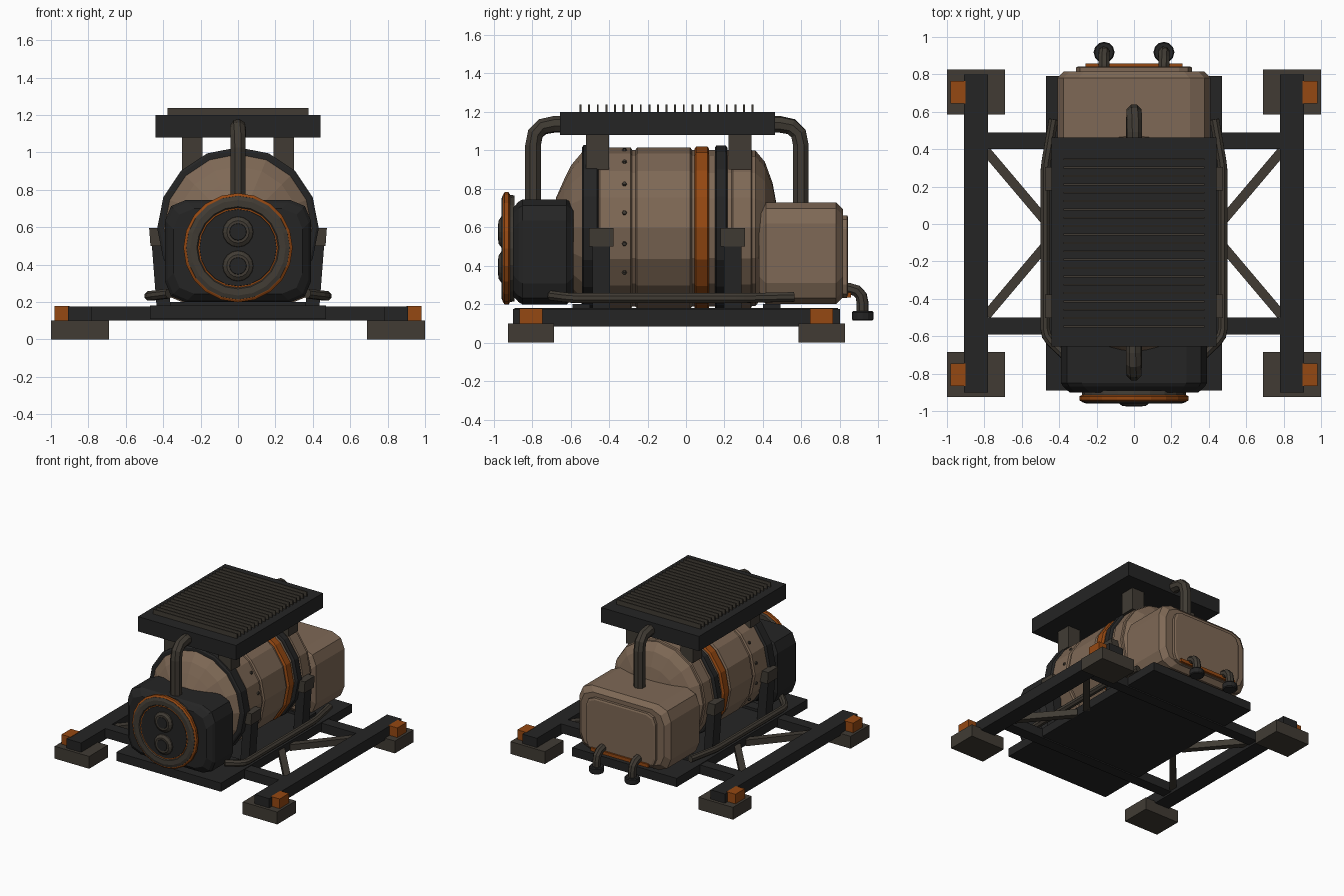
import bpy, bmesh, math
from mathutils import Vector

old = bpy.data.objects.get("Cube")
if old:
    bpy.data.objects.remove(old)


def material(name, rgb):
    m = bpy.data.materials.new(name)
    m.use_nodes = True
    m.diffuse_color = (*rgb, 1)
    m.node_tree.nodes["Principled BSDF"].inputs["Base Color"].default_value = (*rgb, 1)
    return m


DARK = material("charcoal", (0.018, 0.018, 0.018))
GREY = material("warm_grey", (0.052, 0.044, 0.034))
TAN = material("tan_shell", (0.21, 0.14, 0.092))
ORANGE = material("burnt_orange", (0.30, 0.065, 0.006))


def finish(name, bm, mat):
    bmesh.ops.recalc_face_normals(bm, faces=bm.faces)
    me = bpy.data.meshes.new(name)
    bm.to_mesh(me)
    bm.free()
    me.materials.append(mat)
    ob = bpy.data.objects.new(name, me)
    bpy.context.collection.objects.link(ob)
    return ob


def box(name, mat, x, y, z):
    """Box from three (low, high) ranges."""
    bm = bmesh.new()
    bmesh.ops.create_cube(bm, size=1)
    for v in bm.verts:
        v.co = [a + (b - a) * (c + 0.5) for (a, b), c in zip((x, y, z), v.co)]
    return finish(name, bm, mat)


def skin(name, mat, rings):
    """Join equal rings of points and cap both ends."""
    bm = bmesh.new()
    loops = [[bm.verts.new(p) for p in ring] for ring in rings]
    for a, b in zip(loops, loops[1:]):
        for i in range(len(a)):
            j = (i + 1) % len(a)
            bm.faces.new((a[i], a[j], b[j], b[i]))
    bm.faces.new(loops[0])
    bm.faces.new(loops[-1])
    return finish(name, bm, mat)


def lathe(name, mat, profile, z, n=16, x=0):
    """Turn (y, radius) pairs around an axis along y."""
    turn = [2 * math.pi * i / n for i in range(n)]
    return skin(name, mat, [[(x + r * math.cos(t), y, z + r * math.sin(t)) for t in turn]
                            for y, r in profile])


def shell(name, mat, sections, half_w, z, half_h, radius, steps=2):
    """Rounded rectangle lofted along y through (y, inset) sections."""
    rings = []
    for y, inset in sections:
        w, h, ring = half_w - inset, half_h - inset, []
        for q, (sx, sz) in enumerate([(1, 1), (-1, 1), (-1, -1), (1, -1)]):
            for k in range(steps + 1):
                t = math.pi / 2 * (q + k / steps)
                ring.append((sx * (w - radius) + radius * math.cos(t), y,
                             z + sz * (h - radius) + radius * math.sin(t)))
        rings.append(ring)
    return skin(name, mat, rings)


def tube(name, mat, points, radius, bend=0.0, steps=3):
    """Eight-sided pipe along a path with rounded corners."""
    pts = [Vector(p) for p in points]
    path = [pts[0]]
    for a, b, c in zip(pts, pts[1:], pts[2:]):
        p, q = b + (a - b).normalized() * bend, b + (c - b).normalized() * bend
        for k in range(steps + 1):
            t = k / steps
            path.append(p * (1 - t) ** 2 + b * 2 * t * (1 - t) + q * t * t)
    path.append(pts[-1])
    rings, side = [], None
    for i, p in enumerate(path):
        d = (path[min(i + 1, len(path) - 1)] - path[max(i - 1, 0)]).normalized()
        side = side or d.orthogonal().normalized()
        side = (side - d * side.dot(d)).normalized()
        up = d.cross(side)
        rings.append([p + radius * (side * math.cos(t) + up * math.sin(t))
                      for t in [math.pi * (k + 0.5) / 4 for k in range(8)]])
    return skin(name, mat, rings)


def span(s, a, b):
    return tuple(sorted((s * a, s * b)))


# Base frame
box("deck", DARK, (-0.47, 0.47), (-0.89, 0.79), (0.11, 0.18))
for label, y in (("front", -0.545), ("rear", 0.445)):
    box(label + "_cross_beam", DARK, (-0.8, 0.8), (y - 0.045, y + 0.045), (0.1, 0.175))
    box(label + "_saddle", DARK, (-0.36, 0.36), (y - 0.045, y + 0.045), (0.17, 0.2))

for s, hand in ((1, "left"), (-1, "right")):
    box(hand + "_rail", DARK, span(s, 0.78, 0.91), (-0.9, 0.8), (0.085, 0.175))
    for end, y in (("front", -0.805), ("rear", 0.705)):
        box(f"{hand}_{end}_foot", GREY, span(s, 0.69, 1.0), (y - 0.12, y + 0.12), (0, 0.1))
        box(f"{hand}_{end}_foot_lock", ORANGE, span(s, 0.9, 0.98),
            (y - 0.06, y + 0.06), (0.1, 0.178))
    # Diagonal braces
    for end, y0, y1 in (("rear", 0.39, 0.0), ("front", -0.49, -0.1)):
        d = Vector((-0.31, y1 - y0, 0)).normalized().cross((0, 0, 0.025))
        rings = [[(s * (x + k * d.x), y + k * d.y, z)
                  for k, z in ((-1, 0.11), (1, 0.11), (1, 0.16), (-1, 0.16))]
                 for x, y in ((0.79, y0), (0.46, y1))]
        skin(f"{hand}_{end}_brace", GREY, rings)
    # Side clamps
    for end, y in (("front", -0.44), ("rear", 0.243)):
        skin(f"{hand}_{end}_clamp_arm", DARK,
             [[(s * x, y + k, z) for x, z in ((0.36, 0.17), (0.435, 0.17), (0.465, 0.56), (0.39, 0.56))]
              for k in (-0.045, 0.045)])
        skin(f"{hand}_{end}_clamp_block", GREY,
             [[(s * x, y + k, z) for x, z in ((0.4, 0.5), (0.468, 0.5), (0.475, 0.595), (0.4, 0.595))]
              for k in (-0.063, 0.063)])
    # Side pipe
    tube(hand + "_side_pipe", GREY, [(s * 0.37, -0.7, 0.245), (s * 0.475, -0.6, 0.232),
                                     (s * 0.475, 0.3, 0.232), (s * 0.43, 0.56, 0.238)], 0.027, 0.04, 2)
    # Roof supports
    for end, y in (("front", -0.46), ("rear", 0.28)):
        box(f"{hand}_{end}_roof_support", GREY, span(s, 0.19, 0.3), (y - 0.06, y + 0.06), (0.9, 1.09))
    # Rear drain spouts
    tube(hand + "_drain_pipe", GREY, [(s * 0.16, 0.8, 0.285), (s * 0.16, 0.918, 0.275),
                                      (s * 0.16, 0.918, 0.15)], 0.032, 0.07)
    cap = lathe(hand + "_drain_cap", DARK, [(-0.025, 0.05), (-0.018, 0.056), (0.018, 0.056), (0.025, 0.05)], 0, 12)
    cap.rotation_euler.x = math.pi / 2
    cap.location = (s * 0.16, 0.918, 0.14)

# Tank body with raised panels and domed ends
AXIS = 0.595
lathe("tank_core", TAN, [(-0.685, 0.1), (-0.675, 0.16), (-0.635, 0.25), (-0.595, 0.33), (-0.54, 0.395),
                         (-0.45, 0.408), (0.36, 0.405), (0.41, 0.345), (0.45, 0.235), (0.475, 0.1)], AXIS)
for name, mat, a, b, r in (("front_tank_band", DARK, -0.54, -0.455, 0.432),
                           ("front_tank_panel", TAN, -0.455, -0.28, 0.42),
                           ("middle_tank_panel", TAN, -0.262, 0.03, 0.42),
                           ("orange_tank_band", ORANGE, 0.045, 0.12, 0.425),
                           ("rear_tank_band", DARK, 0.15, 0.215, 0.43),
                           ("rear_tank_panel", TAN, 0.235, 0.345, 0.414)):
    lathe(name, mat, [(a, r - 0.012), (a + 0.008, r), (b - 0.008, r), (b, r - 0.012)], AXIS)

# Panel bolts around the tank
for i in range(16):
    t = 2 * math.pi * (i + 0.5) / 16
    if math.sin(t) > -0.8:
        bolt = lathe("tank_bolt", GREY, [(-0.006, 0.013), (0.006, 0.01)], 0, 6)
        out = Vector((math.cos(t), 0, math.sin(t)))
        bolt.rotation_euler = out.to_track_quat("Y", "Z").to_euler()
        bolt.location = Vector((0, -0.32, AXIS)) + out * 0.417

# Front housing with round intake
shell("front_housing", DARK, [(-0.9, 0.045), (-0.87, 0.012), (-0.85, 0), (-0.62, 0), (-0.585, 0.03)],
      0.39, 0.472, 0.273, 0.11)
Z = 0.49
lathe("intake_base", GREY, [(-0.89, 0.275), (-0.925, 0.28)], Z, 20)
lathe("intake_trim", ORANGE, [(-0.915, 0.28), (-0.922, 0.292), (-0.942, 0.292), (-0.95, 0.28)], Z, 20)
lathe("intake_ring", GREY, [(-0.94, 0.28), (-0.952, 0.277), (-0.96, 0.255), (-0.958, 0.22), (-0.945, 0.21)], Z, 20)
lathe("intake_plate", DARK, [(-0.94, 0.212), (-0.952, 0.205)], Z, 20)
for name, z in (("upper", 0.575), ("lower", 0.393)):
    lathe(name + "_port", GREY, [(-0.94, 0.085), (-0.96, 0.08), (-0.974, 0.06), (-0.974, 0.05)], z, 16)
    lathe(name + "_port_hole", DARK, [(-0.97, 0.048), (-0.977, 0.044)], z, 16)

# Rear housing with access panel
shell("rear_housing", TAN, [(0.38, 0.035), (0.415, 0), (0.78, 0), (0.815, 0.035)], 0.41, 0.465, 0.265, 0.11)
shell("rear_access_panel", TAN, [(0.81, 0), (0.837, 0), (0.843, 0.012)], 0.31, 0.447, 0.215, 0.07)
box("rear_panel_trim", ORANGE, (-0.26, 0.26), (0.835, 0.857), (0.235, 0.262))

# Roof radiator and its fins
box("roof_radiator", DARK, (-0.44, 0.44), (-0.655, 0.462), (1.08, 1.2))
for i in range(21):
    y = -0.548 + i * 0.0447
    box("roof_fin", GREY, (-0.378, 0.378), (y - 0.005, y + 0.005), (1.195, 1.238))

# Pipes joining the housings to the radiator
tube("front_riser_pipe", GREY, [(0, -0.795, 0.7), (0, -0.795, 1.135), (0, -0.64, 1.135)], 0.044, 0.11)
tube("rear_riser_pipe", GREY, [(0, 0.597, 0.7), (0, 0.597, 1.135), (0, 0.45, 1.135)], 0.044, 0.11)
